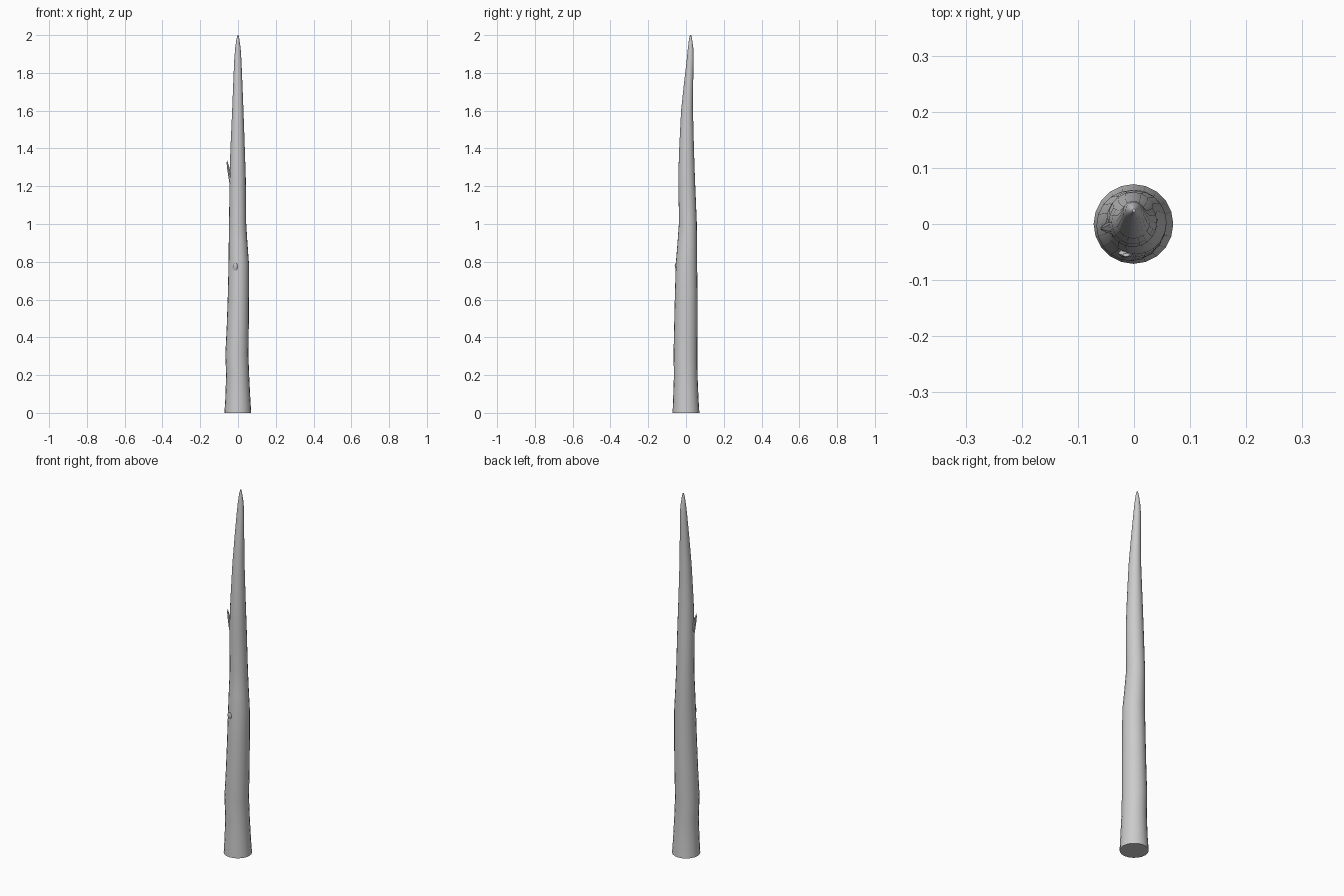
import bpy, bmesh, math
from mathutils import Vector

SIDES = 20


def tube(name, rings, sides):
    """Loft closed rings given as (centre, radius x, radius y)."""
    bm = bmesh.new()
    loops = []
    for c, rx, ry in rings:
        loops.append([bm.verts.new((c[0] + rx * math.cos(2 * math.pi * i / sides),
                                    c[1] + ry * math.sin(2 * math.pi * i / sides),
                                    c[2])) for i in range(sides)])
    for a, b in zip(loops, loops[1:]):
        for i in range(sides):
            j = (i + 1) % sides
            bm.faces.new((a[i], a[j], b[j], b[i]))
    bm.faces.new(loops[0][::-1])
    bm.faces.new(loops[-1])
    bmesh.ops.recalc_face_normals(bm, faces=bm.faces)
    me = bpy.data.meshes.new(name)
    bm.to_mesh(me)
    bm.free()
    ob = bpy.data.objects.new(name, me)
    bpy.context.collection.objects.link(ob)
    bpy.context.view_layer.objects.active = ob
    ob.select_set(True)
    bpy.ops.object.shade_smooth_by_angle(angle=math.radians(40))
    ob.select_set(False)
    return ob


# Trunk: height, left, right, front and back extents
profile = [
    (0.00, -0.072, 0.070, -0.071, 0.071),
    (0.08, -0.067, 0.065, -0.068, 0.066),
    (0.20, -0.063, 0.059, -0.064, 0.061),
    (0.31, -0.067, 0.055, -0.066, 0.060),
    (0.45, -0.060, 0.057, -0.063, 0.061),
    (0.62, -0.054, 0.058, -0.059, 0.061),
    (0.79, -0.050, 0.058, -0.054, 0.059),
    (0.90, -0.049, 0.050, -0.045, 0.058),
    (1.01, -0.047, 0.043, -0.037, 0.057),
    (1.25, -0.045, 0.041, -0.041, 0.047),
    (1.40, -0.040, 0.036, -0.036, 0.042),
    (1.60, -0.031, 0.029, -0.026, 0.037),
    (1.75, -0.025, 0.023, -0.010, 0.038),
    (1.87, -0.020, 0.018, 0.004, 0.041),
    (1.93, -0.015, 0.014, 0.010, 0.039),
    (1.98, -0.008, 0.007, 0.016, 0.032),
    (2.00, -0.003, 0.003, 0.021, 0.027),
]
tube("trunk", [(((l + r) / 2, (f + b) / 2, z), (r - l) / 2, (b - f) / 2)
               for z, l, r, f, b in profile], SIDES)

# Side twig leaning up along the left of the trunk
tube("side_twig", [((-0.034, -0.005, 1.21), 0.010, 0.012),
                   ((-0.042, -0.006, 1.25), 0.009, 0.011),
                   ((-0.050, -0.007, 1.29), 0.007, 0.008),
                   ((-0.056, -0.008, 1.32), 0.004, 0.004),
                   ((-0.058, -0.008, 1.337), 0.001, 0.001)], 8)

# Small broken stub on the front
tube("front_stub", [((-0.014, -0.048, 0.755), 0.009, 0.005),
                    ((-0.014, -0.052, 0.770), 0.014, 0.006),
                    ((-0.014, -0.054, 0.782), 0.012, 0.006),
                    ((-0.014, -0.055, 0.792), 0.006, 0.003)], 8)
